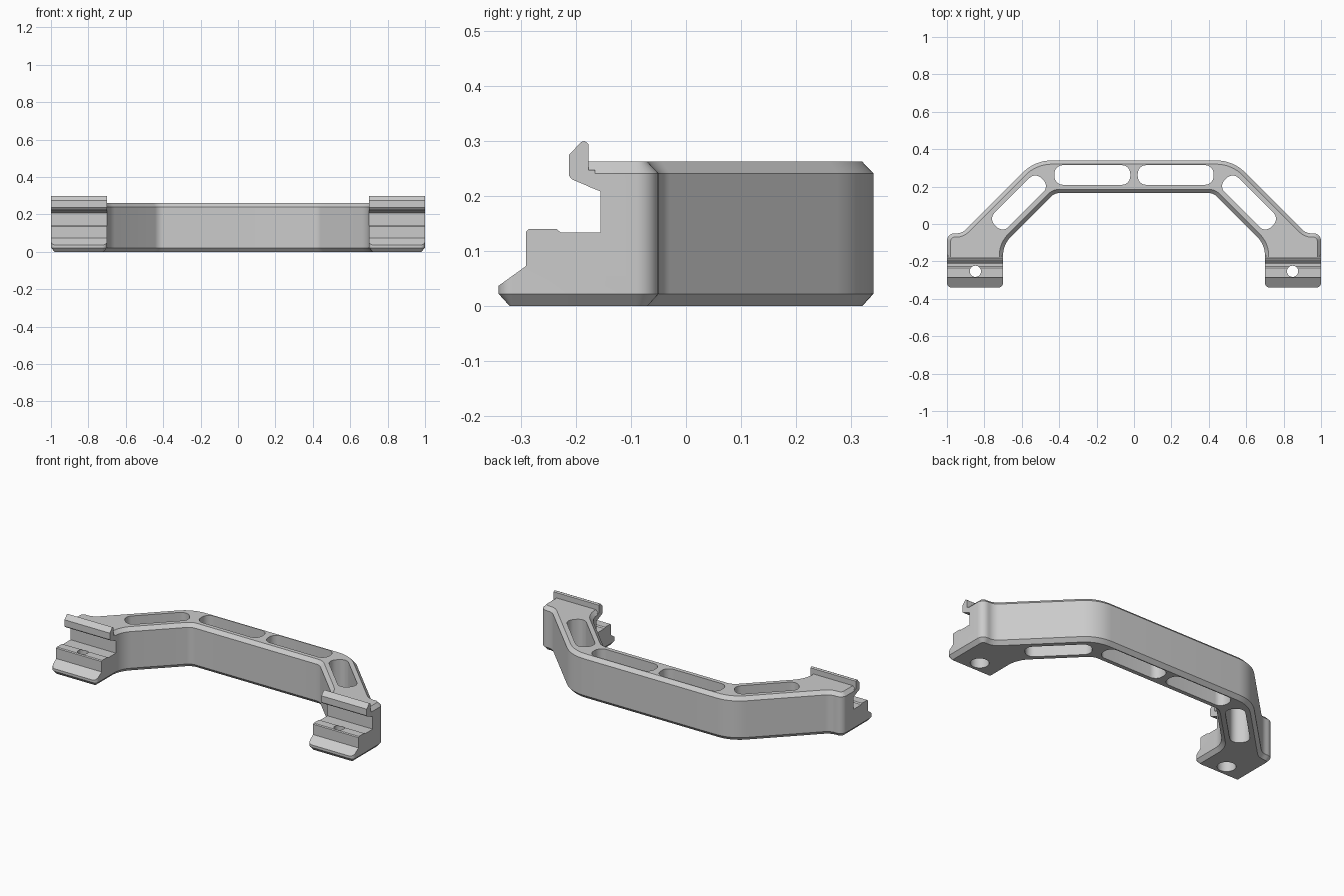
import bpy, bmesh, math
from mathutils import Vector, Matrix

if "Cube" in bpy.data.objects:
    bpy.data.objects.remove(bpy.data.objects["Cube"])

grey = bpy.data.materials.new("satin_grey")
grey.diffuse_color = (0.6, 0.6, 0.6, 1)
grey.use_nodes = True
grey.node_tree.nodes["Principled BSDF"].inputs["Base Color"].default_value = grey.diffuse_color


def fillet(corners, seg=8):
    """Round each (x, y, radius) corner of a closed polygon."""
    out, n = [], len(corners)
    for i, (x, y, r) in enumerate(corners):
        p = Vector((x, y))
        a = (Vector(corners[i - 1][:2]) - p).normalized()
        b = (Vector(corners[(i + 1) % n][:2]) - p).normalized()
        half = a.angle(b) / 2
        c = p + (a + b).normalized() * (r / math.sin(half))
        s = p + a * (r / math.tan(half)) - c
        e = p + b * (r / math.tan(half)) - c
        turn = math.atan2(s.x * e.y - s.y * e.x, s.dot(e))
        for k in range(seg + 1):
            t = turn * k / seg
            ct, st = math.cos(t), math.sin(t)
            out.append(c + Vector((s.x * ct - s.y * st, s.x * st + s.y * ct)))
    return out


def inset(pts, d):
    """Mitred inward offset of a counter-clockwise outline."""
    out, n = [], len(pts)
    for i, p in enumerate(pts):
        u = (p - pts[i - 1]).normalized()
        v = (pts[(i + 1) % n] - p).normalized()
        n1, n2 = Vector((-u.y, u.x)), Vector((-v.y, v.x))
        out.append(p + (n1 + n2) * (d / (1 + n1.dot(n2))))
    return out


def loft(name, loops):
    """Closed solid through matching loops of 3D points."""
    bm = bmesh.new()
    rings = [[bm.verts.new(p) for p in loop] for loop in loops]
    n = len(rings[0])
    for lo, hi in zip(rings, rings[1:]):
        for i in range(n):
            j = (i + 1) % n
            bm.faces.new((lo[i], lo[j], hi[j], hi[i]))
    bm.faces.new(rings[0][::-1])
    bm.faces.new(rings[-1])
    bmesh.ops.recalc_face_normals(bm, faces=bm.faces)
    if bm.calc_volume(signed=True) < 0:
        bmesh.ops.reverse_faces(bm, faces=bm.faces)
    me = bpy.data.meshes.new(name)
    bm.to_mesh(me)
    bm.free()
    ob = bpy.data.objects.new(name, me)
    bpy.context.collection.objects.link(ob)
    me.materials.append(grey)
    return ob


def upright(name, pts, z0, z1):
    return loft(name, [[(p[0], p[1], z) for p in pts] for z in (z0, z1)])


def sideways(name, prof, x0, x1):
    return loft(name, [[(x, y, z) for y, z in prof] for x in (x0, x1)])


def circle(x, y, r, n=32):
    return [(x + r * math.cos(math.tau * k / n), y + r * math.sin(math.tau * k / n))
            for k in range(n)]


def slot(cx, cy, length, width, angle, r=0.045):
    l, w = length / 2, width / 2
    pts = fillet([(-l, -w, r), (l, -w, r), (l, w, r), (-l, w, r)])
    return [Matrix.Rotation(angle, 2) @ p + Vector((cx, cy)) for p in pts]


def combine(target, tool, operation):
    m = target.modifiers.new(operation, "BOOLEAN")
    m.operation, m.object, m.solver = operation, tool, "EXACT"
    bpy.context.view_layer.objects.active = target
    bpy.ops.object.modifier_apply(modifier=m.name)
    bpy.data.objects.remove(tool)


# Handle with both feet: rounded plan outline, chamfered top and bottom
right = [(0.425, 0.165, 0.06), (0.7, -0.11, 0.14), (0.7, -0.34, 0.025),
         (1, -0.34, 0.025), (1, -0.05, 0.04), (0.92, -0.05, 0.07), (0.53, 0.34, 0.22)]
left = [(-x, y, r) for x, y, r in reversed(right)]
plan = fillet(right + left)
small = inset(plan, 0.02)
handle = loft("handle", [[(p.x, p.y, z) for p in ring] for ring, z in
                         ((small, 0), (plan, 0.022), (plan, 0.241), (small, 0.262))])

# Clamp profile cut away in front of the feet, and the hooked lip
jaw = [(-0.5, 0.037), (-0.34, 0.037), (-0.29, 0.073), (-0.29, 0.135), (-0.285, 0.14),
       (-0.235, 0.14), (-0.228, 0.134), (-0.155, 0.134), (-0.155, 0.208),
       (-0.177, 0.217), (-0.177, 0.4), (-0.5, 0.4)]
lip = [(-0.165, 0.2122), (-0.207, 0.23), (-0.212, 0.236), (-0.212, 0.275),
       (-0.19, 0.298), (-0.184, 0.3), (-0.177, 0.294), (-0.177, 0.247), (-0.165, 0.247)]
combine(handle, sideways("jaw_cutter", jaw, -1.2, 1.2), "DIFFERENCE")
for s in (-1, 1):
    combine(handle, sideways("lip", lip, s * 0.7, s * 1.0), "UNION")

# Lightening slots, screw holes and counterbores
for s in (-1, 1):
    for pts, z0, z1 in (
            (slot(s * 0.2225, 0.262, 0.405, 0.105, 0), -0.1, 0.5),
            (slot(s * 0.615, 0.115, 0.354, 0.106, -s * math.pi / 4), -0.1, 0.5),
            (circle(s * 0.848, -0.253, 0.03), -0.1, 0.2),
            (circle(s * 0.848, -0.253, 0.05), -0.1, 0.06)):
        combine(handle, upright("cutter", pts, z0, z1), "DIFFERENCE")

bpy.ops.object.select_all(action="DESELECT")
handle.select_set(True)
bpy.context.view_layer.objects.active = handle
bpy.ops.object.shade_smooth_by_angle(angle=math.radians(25))
